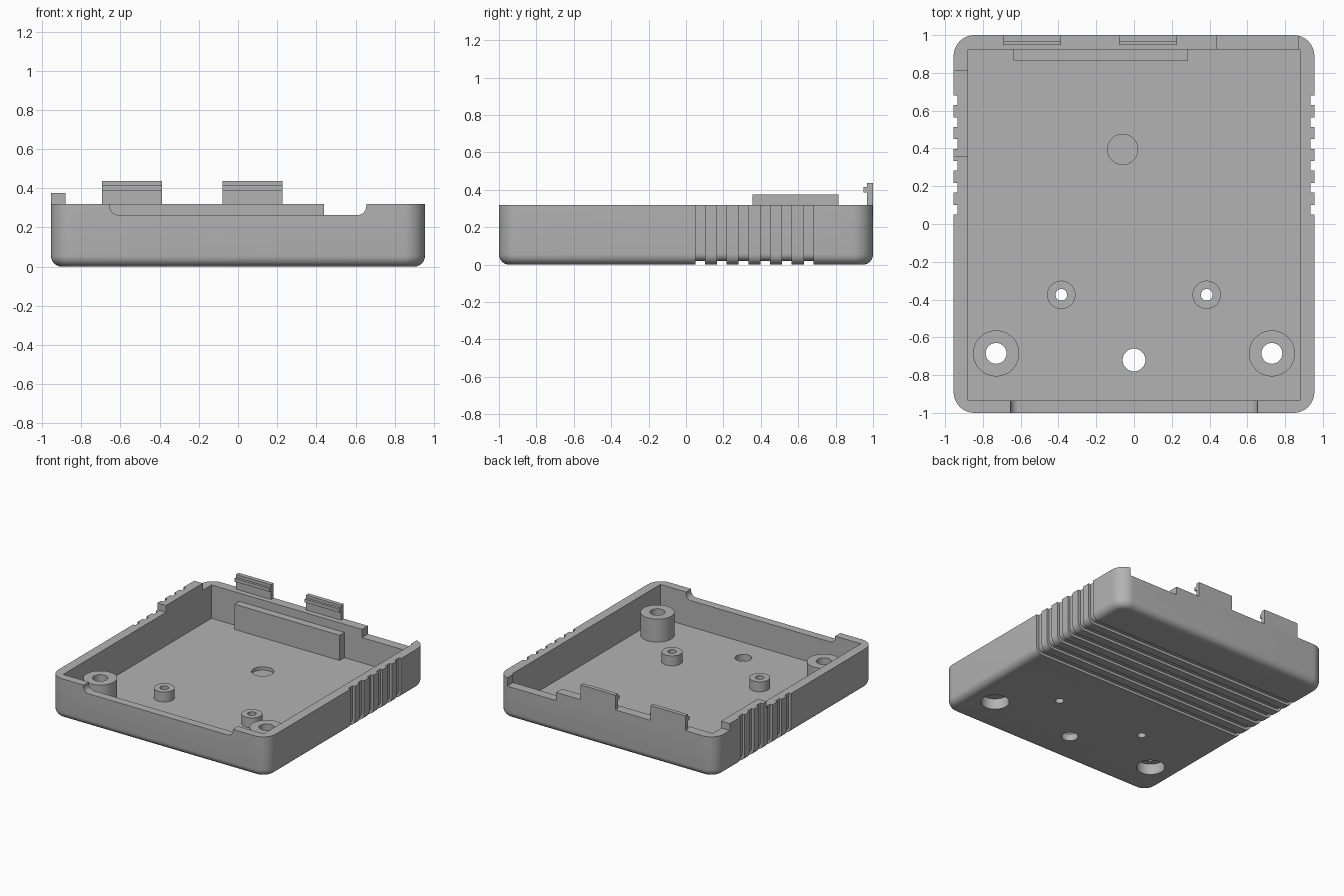
import bpy, bmesh, math
from mathutils import Vector

cube = bpy.data.objects.get("Cube")
if cube:
    bpy.data.objects.remove(cube, do_unlink=True)

grey = bpy.data.materials.new("matte grey")
grey.use_nodes = True
grey.diffuse_color = (0.45, 0.45, 0.45, 1)
grey.node_tree.nodes["Principled BSDF"].inputs["Base Color"].default_value = (0.45, 0.45, 0.45, 1)

WALL_TOP = 0.32
FLOOR = 0.055
HALF_X = 0.955


def finish(bm, name):
    bmesh.ops.recalc_face_normals(bm, faces=bm.faces)
    mesh = bpy.data.meshes.new(name)
    bm.to_mesh(mesh)
    bm.free()
    mesh.materials.append(grey)
    obj = bpy.data.objects.new(name, mesh)
    bpy.context.collection.objects.link(obj)
    return obj


def box_mesh(lo, hi):
    bm = bmesh.new()
    bmesh.ops.create_cube(bm, size=1)
    lo, hi = Vector(lo), Vector(hi)
    for v in bm.verts:
        v.co = (lo + hi) / 2 + v.co * (hi - lo)
    return bm


def box(name, lo, hi):
    return finish(box_mesh(lo, hi), name)


def cylinder(name, x, y, r, lo, hi):
    bm = bmesh.new()
    bmesh.ops.create_cone(bm, cap_ends=True, segments=48, radius1=r, radius2=r, depth=hi - lo)
    bmesh.ops.translate(bm, verts=bm.verts, vec=(x, y, (lo + hi) / 2))
    return finish(bm, name)


def prism(name, outline, lo, hi, place):
    """Extrude a 2D outline from lo to hi; place maps (u, v, w) to a point."""
    bm = bmesh.new()
    face = bm.faces.new([bm.verts.new(place(u, v, lo)) for u, v in outline])
    move = Vector(place(0, 0, hi)) - Vector(place(0, 0, lo))
    new = bmesh.ops.extrude_face_region(bm, geom=[face])["geom"]
    bmesh.ops.translate(bm, verts=[g for g in new if isinstance(g, bmesh.types.BMVert)], vec=move)
    return finish(bm, name)


def along_y(u, v, w):
    return (u, w, v)


def along_x(u, v, w):
    return (w, u, v)


def u_path(half, bottom, r, top, steps=8):
    """Path down, across a round-cornered bottom, and up again."""
    right = [(half - r + r * math.cos(a), bottom + r - r * math.sin(a))
             for a in (math.pi / 2 * i / steps for i in range(steps + 1))]
    left = [(-x, z) for x, z in reversed(right)]
    return [(half, top)] + right + left + [(-half, top)]


def cut(targets, cutter):
    for obj in targets:
        mod = obj.modifiers.new("cut", "BOOLEAN")
        mod.operation = "DIFFERENCE"
        mod.solver = "EXACT"
        mod.object = cutter
        bpy.context.view_layer.objects.active = obj
        bpy.ops.object.modifier_apply(modifier=mod.name)
    bpy.data.objects.remove(cutter, do_unlink=True)


# Tray: rounded vertical corners, then a rounded bottom rim
bm = box_mesh((-HALF_X, -1, 0), (HALF_X, 1, WALL_TOP))
upright = [e for e in bm.edges if abs(e.verts[0].co.z - e.verts[1].co.z) > 0.1]
bmesh.ops.bevel(bm, geom=upright, offset=0.11, segments=10, profile=0.5, affect="EDGES")
rim = [e for e in bm.edges if all(v.co.z < 0.001 for v in e.verts)]
bmesh.ops.bevel(bm, geom=rim, offset=0.055, segments=6, profile=0.5, affect="EDGES")
tray = finish(bm, "tray")
cut([tray], box("cavity_cutter", (-0.88, -0.935, FLOOR), (0.88, 0.925, 1)))

# Raised strip on one side wall
raised_wall = box("raised_side_wall", (-HALF_X, 0.355, WALL_TOP - 0.02), (-0.88, 0.815, 0.375))

# Openings in the front and back walls
cut([tray], prism("front_notch_cutter", u_path(0.655, 0.263, 0.045, 0.5), -1.1, -0.9, along_y))
cut([tray], box("back_notch_cutter", (0.44, 0.9, 0.255), (0.87, 1.1, 0.5)))

# Grip grooves wrapping round both sides and the underside
groove = u_path(HALF_X - 0.02, 0.02, 0.04, 0.5) + [(-1.1, 0.5), (-1.1, -0.1), (1.1, -0.1), (1.1, 0.5)]
for i in range(6):
    y = 0.05 + 0.116 * i
    walls = [tray, raised_wall] if y > 0.3 else [tray]
    cut(walls, prism("groove_cutter", groove, y, y + 0.051, along_y))

# Screw posts in mirrored pairs, bored through the floor
parts = [tray, raised_wall]
for side, label in ((1, "left"), (-1, "right")):
    x = 0.73 * side
    post = cylinder("large_post_" + label, x, -0.685, 0.122, FLOOR - 0.01, 0.237)
    cut([tray, post], cylinder("bore_cutter", x, -0.685, 0.055, -0.1, 0.5))
    cut([tray, post], cylinder("counterbore_cutter", x, -0.685, 0.102, -0.1, 0.085))
    x = 0.385 * side
    small = cylinder("small_post_" + label, x, -0.375, 0.075, FLOOR - 0.01, 0.134)
    cut([tray, small], cylinder("bore_cutter", x, -0.375, 0.031, -0.1, 0.5))
    parts += [post, small]

# Floor hole and shallow round recess
cut([tray], cylinder("floor_hole_cutter", 0, -0.72, 0.06, -0.1, 0.2))
cut([tray], cylinder("recess_cutter", -0.06, 0.395, 0.08, 0.028, 0.2))

# Rail inside the back wall
parts.append(box("inner_rail", (-0.637, 0.865, FLOOR - 0.01), (0.287, 0.93, 0.255)))

# Snap clips with an inward tooth
clip = [(1, 0.3), (1, 0.437), (0.967, 0.437), (0.967, 0.414), (0.948, 0.414),
        (0.948, 0.387), (0.967, 0.387), (0.967, 0.3)]
for x, label in ((-0.694, "right"), (-0.08, "left")):
    parts.append(prism("snap_clip_" + label, clip, x, x + 0.307, along_x))

# Smooth the round surfaces, keep hard edges sharp
for obj in parts:
    bpy.ops.object.select_all(action="DESELECT")
    obj.select_set(True)
    bpy.context.view_layer.objects.active = obj
    bpy.ops.object.shade_smooth_by_angle(angle=math.radians(30))
